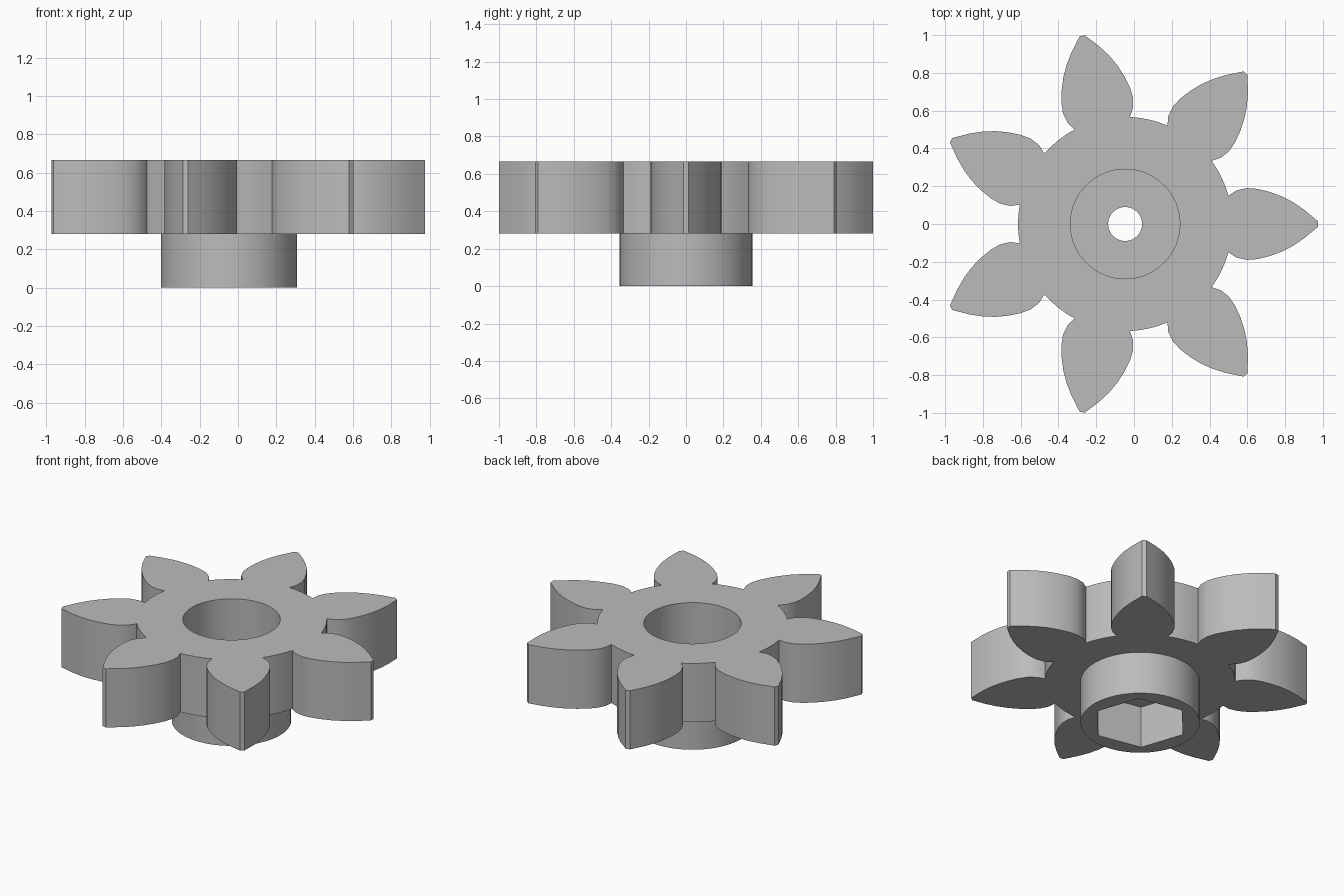
import bpy
import bmesh
from math import cos, sin, pi, radians, atan2, hypot

if "Cube" in bpy.data.objects:
    bpy.data.objects.remove(bpy.data.objects["Cube"])

TEETH = 7
CENTRE_X = -0.047
TOP, GEAR_BOTTOM = 0.665, 0.28
RECESS_FLOOR, POCKET_TOP = 0.38, 0.275

grey = bpy.data.materials.new("plain grey")
grey.use_nodes = True
grey.diffuse_color = (0.5, 0.5, 0.5, 1)
grey.node_tree.nodes["Principled BSDF"].inputs["Base Color"].default_value = (0.5, 0.5, 0.5, 1)


def prism(name, outline, z0, z1):
    """Extrude a closed outline between two heights."""
    bm = bmesh.new()
    base = bm.faces.new([bm.verts.new((x + CENTRE_X, y, z0)) for x, y in outline])
    ext = bmesh.ops.extrude_face_region(bm, geom=[base])
    top = [v for v in ext["geom"] if isinstance(v, bmesh.types.BMVert)]
    bmesh.ops.translate(bm, verts=top, vec=(0, 0, z1 - z0))
    bmesh.ops.recalc_face_normals(bm, faces=bm.faces)
    mesh = bpy.data.meshes.new(name)
    bm.to_mesh(mesh)
    bm.free()
    mesh.materials.append(grey)
    obj = bpy.data.objects.new(name, mesh)
    bpy.context.collection.objects.link(obj)
    return obj


def ring(radius, sides, turn=0.0):
    return [(radius * cos(turn + 2 * pi * i / sides), radius * sin(turn + 2 * pi * i / sides))
            for i in range(sides)]


def gear_outline():
    # Half tooth from root to tip, pointing along +x, then mirrored
    half = [(0.547, 0.15), (0.59, 0.178), (0.645, 0.19), (0.70, 0.186), (0.765, 0.17),
            (0.83, 0.146), (0.89, 0.115), (0.95, 0.074), (1.0, 0.032), (1.022, 0.014)]
    tooth = [(x, -y) for x, y in half] + half[::-1]
    root_r = hypot(*half[0])
    root_a = atan2(half[0][1], half[0][0])
    pitch = 2 * pi / TEETH
    # Short arc of the root circle up to the next tooth
    for k in (1, 2, 3):
        a = root_a + (pitch - 2 * root_a) * k / 4
        tooth.append((root_r * cos(a), root_r * sin(a)))
    points = []
    for i in range(TEETH):
        c, s = cos(i * pitch), sin(i * pitch)
        points += [(x * c - y * s, x * s + y * c) for x, y in tooth]
    return points


def combine(target, tool, operation):
    mod = target.modifiers.new(operation.lower(), "BOOLEAN")
    mod.operation, mod.solver, mod.object = operation, "EXACT", tool
    bpy.context.view_layer.objects.active = target
    bpy.ops.object.modifier_apply(modifier=mod.name)
    bpy.data.objects.remove(tool)


# Toothed wheel with a round hub below
gear = prism("gear_wheel", gear_outline(), GEAR_BOTTOM, TOP)
combine(gear, prism("hub", ring(0.355, 72), 0, GEAR_BOTTOM + 0.05), "UNION")

# Round recess on top, hexagonal pocket below, shaft bore between
combine(gear, prism("recess", ring(0.29, 64), RECESS_FLOOR, TOP + 0.1), "DIFFERENCE")
combine(gear, prism("hex_pocket", ring(0.29, 6, radians(48.7)), -0.1, POCKET_TOP), "DIFFERENCE")
combine(gear, prism("bore", ring(0.09, 32), POCKET_TOP - 0.05, RECESS_FLOOR + 0.05), "DIFFERENCE")

# Smooth flanks with crisp edges
bpy.ops.object.select_all(action="DESELECT")
gear.select_set(True)
bpy.context.view_layer.objects.active = gear
bpy.ops.object.shade_smooth_by_angle(angle=radians(25))
